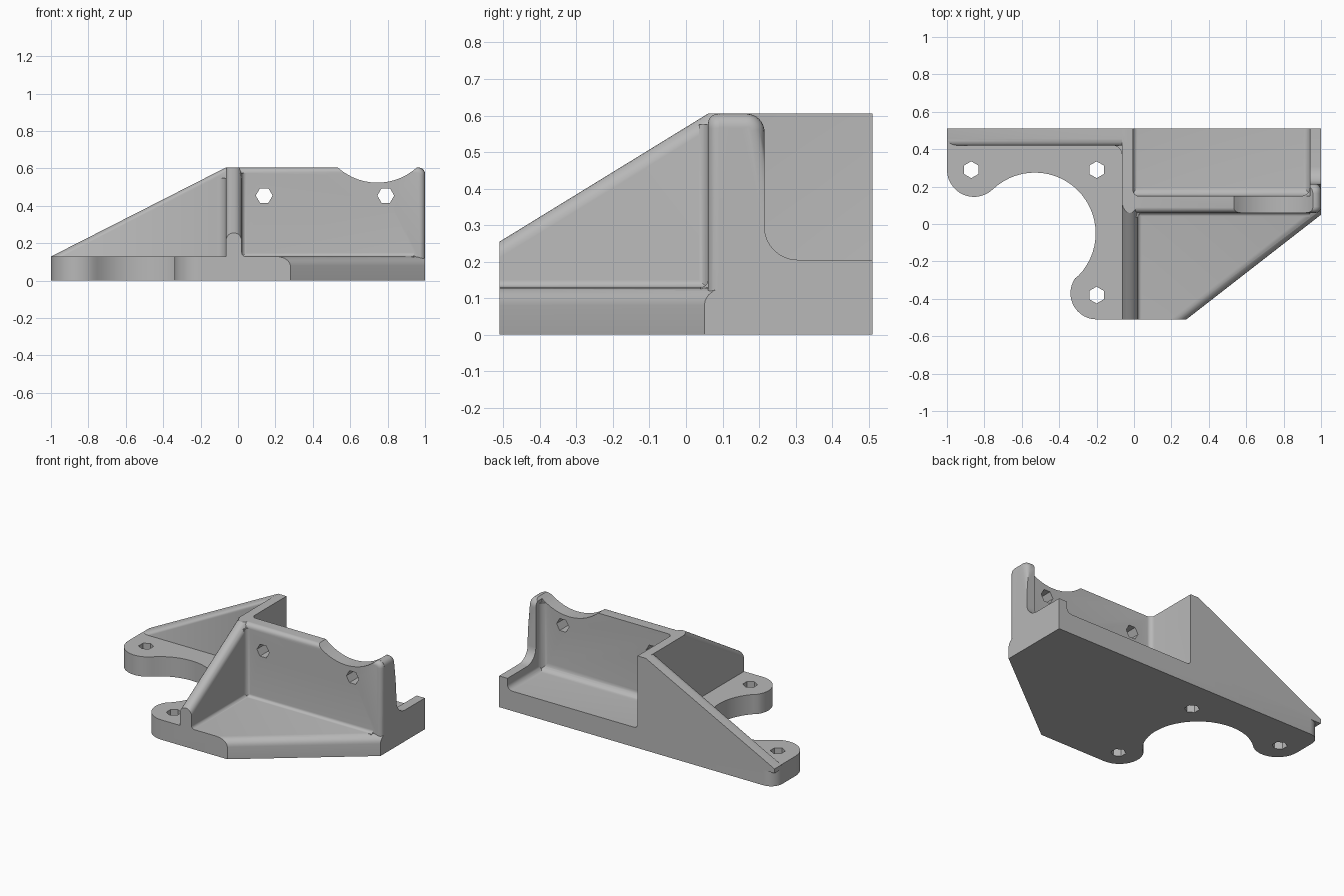
import bpy, bmesh
from math import sin, cos, radians

cube = bpy.data.objects.get("Cube")
if cube:
    bpy.data.objects.remove(cube, do_unlink=True)

grey = bpy.data.materials.new("plain grey")
grey.use_nodes = True
colour = (0.48, 0.48, 0.48, 1)
grey.diffuse_color = colour
grey.node_tree.nodes["Principled BSDF"].inputs["Base Color"].default_value = colour

BACK, FRONT, TOP, FLOOR, BURIED = 0.51, -0.51, 0.605, 0.13, 0.05
SWAP = {"x": lambda u, v, w: (w, u, v),
        "y": lambda u, v, w: (u, w, v),
        "z": lambda u, v, w: (u, v, w)}


def arc(cu, cv, r, a, b, n=8):
    steps = [radians(a + (b - a) * i / n) for i in range(n + 1)]
    return [(cu + r * cos(t), cv + r * sin(t)) for t in steps]


def prism(name, axis, outline, lo, hi, round_edge=None, radius=0.03):
    """Extrude an outline along an axis; round edges whose two ends pass the rule."""
    bm = bmesh.new()
    rings = [[bm.verts.new(SWAP[axis](u, v, w)) for u, v in outline] for w in (lo, hi)]
    bm.faces.new(rings[0])
    bm.faces.new(rings[1])
    for i in range(len(outline)):
        j = (i + 1) % len(outline)
        bm.faces.new((rings[0][i], rings[0][j], rings[1][j], rings[1][i]))
    bmesh.ops.recalc_face_normals(bm, faces=bm.faces)
    if round_edge:
        edges = [e for e in bm.edges if round_edge(e.verts[0].co, e.verts[1].co)]
        bmesh.ops.bevel(bm, geom=edges, offset=radius, segments=5,
                        profile=0.5, affect='EDGES')
    mesh = bpy.data.meshes.new(name)
    bm.to_mesh(mesh)
    bm.free()
    ob = bpy.data.objects.new(name, mesh)
    bpy.context.collection.objects.link(ob)
    mesh.materials.append(grey)
    return ob


def fillet(axis, u, v, su, sv, r, lo, hi):
    """Concave strip filling the inside corner at (u, v)."""
    e = 0.02
    curve = arc(r, r, r, 270, 180, 6)
    shape = [(-e, -e), (r, -e)] + curve + [(-e, r)]
    return prism("fillet", axis, [(u + su * p, v + sv * q) for p, q in shape], lo, hi)


# Base plate with two lugs and a round cutaway
outline = (arc(-0.92, 0.43, 0.08, 90, 180) + arc(-0.855, 0.29, 0.145, 180, 314, 14)
           + arc(-0.53, -0.05, 0.325, 134, -44, 28)[1:]
           + arc(-0.2, -0.37, 0.14, 136, 270, 14)[1:]
           + [(0.28, FRONT), (1, 0.05), (1, BACK)])


def diagonal(a, b):
    return min(a.z, b.z) > 0.1 and min(a.x, b.x) > 0.2 and abs(a.y - b.y) > 0.5


bracket = prism("bracket", "z", outline, 0, FLOOR, diagonal, 0.05)

# Back gusset, sloping down to the left
gusset = prism("back_gusset", "y",
               [(-1, 0.129), (-1, 0.1), (-0.03, 0.1), (-0.03, TOP), (-0.065, TOP)],
               0.42, BACK,
               lambda a, b: a.y < 0.43 and b.y < 0.43 and abs(a.x - b.x) > 0.5
               and max(a.z, b.z) > 0.3, 0.035)

# Middle rib: sloping, rounded front half and thinner back half
rib = prism("front_rib", "x",
            [(FRONT, BURIED), (FRONT, 0.255), (0.06, TOP), (0.14, TOP), (0.14, BURIED)],
            -0.065, 0.02,
            lambda a, b: abs(a.x - b.x) < 0.01 and abs(a.y - b.y) > 0.5
            and max(a.z, b.z) > 0.3, 0.038)
rear = prism("rear_rib", "x",
             [(0.1, BURIED), (BACK, BURIED), (BACK, TOP), (0.1, TOP)], -0.065, -0.005)

# Upright plate with a rounded front top edge and outer corner
plate = prism("upright_plate", "y",
              [(-0.03, BURIED), (1, BURIED)] + arc(0.96, 0.565, 0.04, 0, 90)
              + [(-0.03, TOP)], 0.06, 0.15,
              lambda a, b: a.y < 0.07 and b.y < 0.07
              and (min(a.z, b.z) > 0.55 or min(a.x, b.x) > 0.99), 0.028)

# End return and low rim
rim = prism("end_rim", "x",
            [(0.09, BURIED), (BACK, BURIED), (BACK, 0.205)]
            + arc(0.305, 0.295, 0.09, 270, 180) + arc(0.165, 0.555, 0.05, 0, 90)
            + [(0.09, TOP)], 0.94, 1,
            lambda a, b: min(a.x, b.x) > 0.99 and min(a.z, b.z) > 0.54, 0.035)

# Inside corner fillets of the pocket, the front and the gusset
fillets = [
    fillet("x", 0.15, FLOOR, 1, 1, 0.05, -0.02, 0.96),
    fillet("y", 0.94, FLOOR, -1, 1, 0.035, 0.12, BACK),
    fillet("y", -0.005, FLOOR, 1, 1, 0.025, 0.12, BACK),
    fillet("z", 0.94, 0.15, -1, 1, 0.045, 0.1, 0.57),
    fillet("z", -0.005, 0.15, 1, 1, 0.03, 0.1, TOP),
    fillet("x", 0.06, FLOOR, -1, 1, 0.02, 0, 0.94),
    fillet("y", 0.02, FLOOR, 1, 1, 0.02, FRONT, 0.08),
    fillet("z", 0.02, 0.06, 1, -1, 0.025, 0.1, 0.575),
    fillet("z", -0.065, 0.42, -1, -1, 0.05, 0.1, 0.55),
]

# Cutters: saddle notch and hexagonal holes
cutters = [prism("notch", "y", arc(0.745, 0.84, 0.316, 0, 354, 59), -0.1, 0.3)]
for x, y in ((-0.87, 0.29), (-0.2, 0.29), (-0.2, -0.38)):
    cutters.append(prism("hole", "z", arc(x, y, 0.045, 90, 390, 5), -0.1, 0.3))
for x in (0.14, 0.79):
    cutters.append(prism("hole", "y", arc(x, 0.455, 0.045, 0, 300, 5), -0.05, 0.3))


def combine(tool, operation):
    mod = bracket.modifiers.new(tool.name, 'BOOLEAN')
    mod.operation, mod.solver, mod.object = operation, 'EXACT', tool
    bpy.ops.object.modifier_apply(modifier=mod.name)
    bpy.data.objects.remove(tool, do_unlink=True)


bpy.ops.object.select_all(action='DESELECT')
bpy.context.view_layer.objects.active = bracket
bracket.select_set(True)
for part in [gusset, rib, rear, plate, rim] + fillets:
    combine(part, 'UNION')
for cutter in cutters:
    combine(cutter, 'DIFFERENCE')
bpy.ops.object.shade_smooth_by_angle(angle=radians(30))
